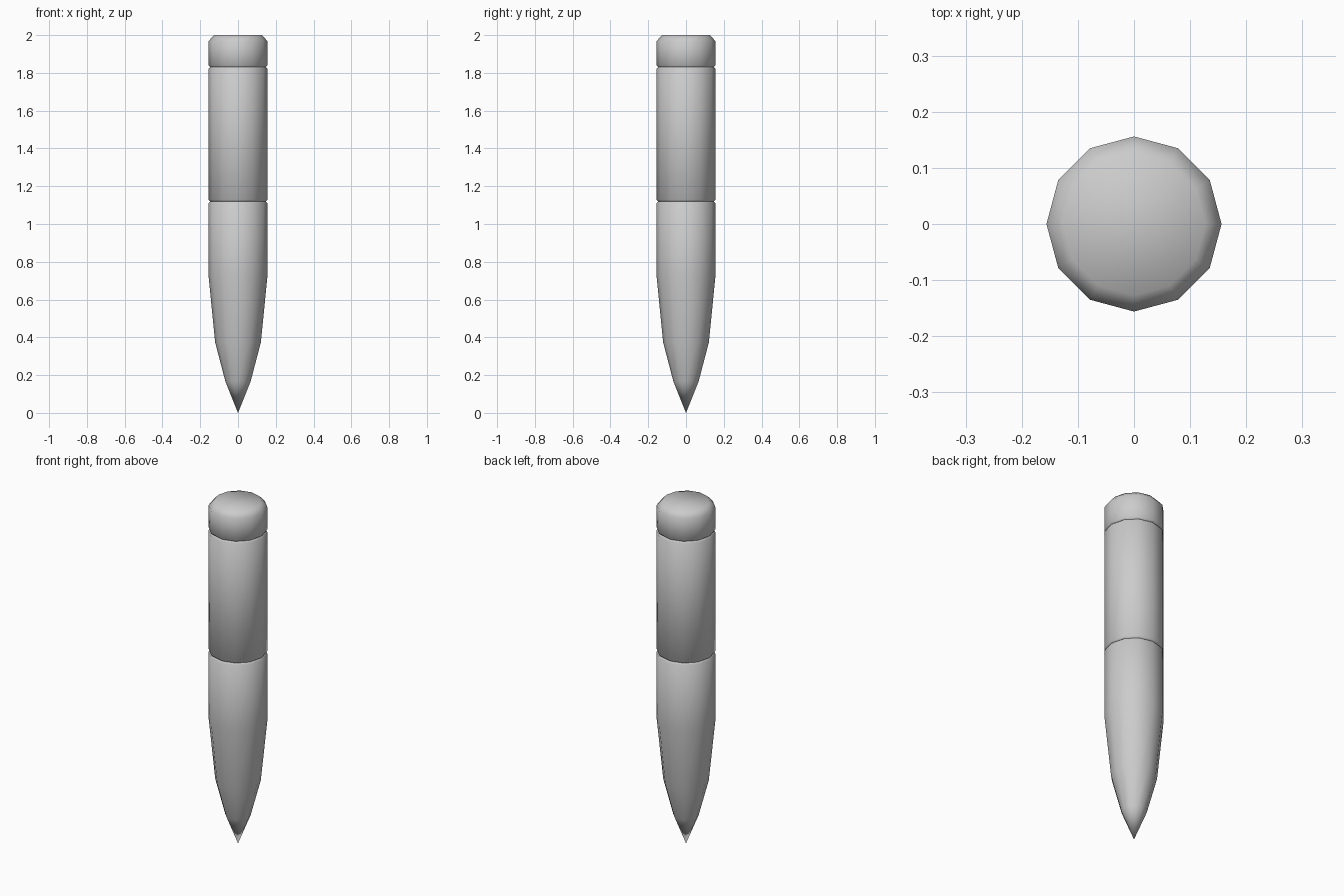
import bpy, bmesh, math

if "Cube" in bpy.data.objects:
    bpy.data.objects.remove(bpy.data.objects["Cube"])

SIDES = 12
R = 0.156


def groove(z):
    # Shallow V-shaped ring cut into the barrel
    return [(R, z - 0.009), (R - 0.009, z), (R, z + 0.009)]


def lathe(name, profile):
    bm = bmesh.new()
    rings = []
    for r, z in profile:
        if r == 0:
            rings.append([bm.verts.new((0, 0, z))] * SIDES)
        else:
            rings.append([bm.verts.new((r * math.cos(math.tau * i / SIDES),
                                        r * math.sin(math.tau * i / SIDES), z))
                          for i in range(SIDES)])
    for a, b in zip(rings, rings[1:]):
        for i in range(SIDES):
            j = (i + 1) % SIDES
            loop = list(dict.fromkeys((a[i], a[j], b[j], b[i])))
            bm.faces.new(loop)
    bm.faces.new(rings[-1])
    bmesh.ops.recalc_face_normals(bm, faces=bm.faces)
    mesh = bpy.data.meshes.new(name)
    bm.to_mesh(mesh)
    bm.free()
    obj = bpy.data.objects.new(name, mesh)
    bpy.context.collection.objects.link(obj)
    return obj


# Pointed nose, straight barrel with two grooves, chamfered end cap
profile = [(0, 0), (0.067, 0.167), (0.121, 0.373), (R, 0.725)]
profile += groove(1.12) + groove(1.83)
profile += [(R, 1.968), (0.127, 2.0)]
body = lathe("pointed_cylinder_body", profile)

# Soft shading along the sides and over the cap
bpy.context.view_layer.objects.active = body
body.select_set(True)
bpy.ops.object.shade_smooth_by_angle(angle=math.radians(60))
